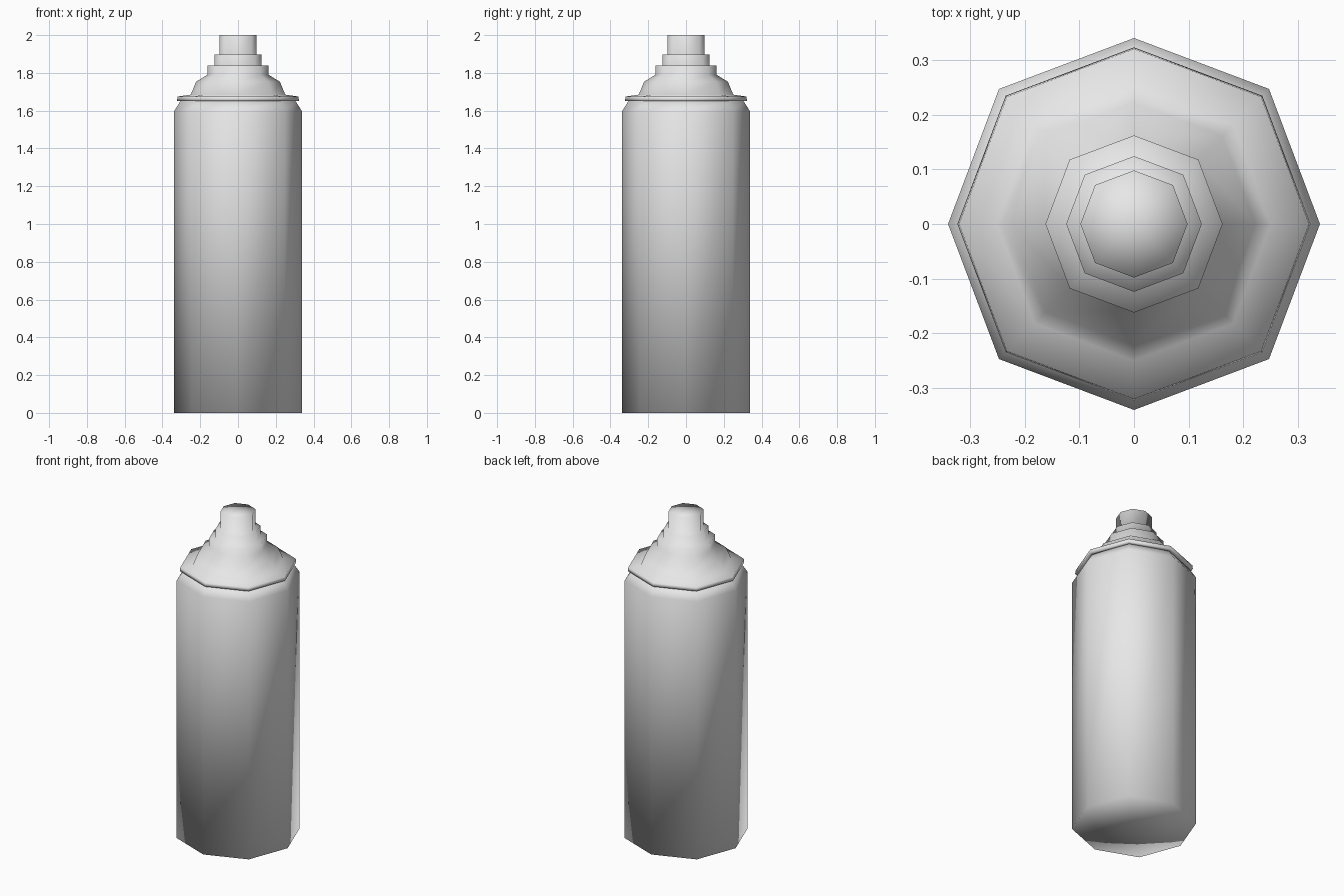
import bpy, bmesh, math

if "Cube" in bpy.data.objects:
    bpy.data.objects.remove(bpy.data.objects["Cube"], do_unlink=True)

SIDES = 8
DIAGONAL = 1.027  # corners between the axes sit slightly further out

grey = bpy.data.materials.new("plain_grey")
grey.use_nodes = True
colour = (0.8, 0.8, 0.8, 1)
grey.diffuse_color = colour
grey.node_tree.nodes["Principled BSDF"].inputs["Base Color"].default_value = colour


def lathe(name, profile):
    """Turn (radius, height) points into an eight-sided smooth solid."""
    bm = bmesh.new()
    rings = []
    for radius, z in profile:
        ring = []
        for i in range(SIDES):
            a = math.tau * i / SIDES
            r = radius * (DIAGONAL if i % 2 else 1)
            ring.append(bm.verts.new((r * math.cos(a), r * math.sin(a), z)))
        rings.append(ring)
    base = bm.verts.new((0, 0, profile[0][1]))
    top = bm.verts.new((0, 0, profile[-1][1]))
    for i in range(SIDES):
        j = (i + 1) % SIDES
        for low, high in zip(rings, rings[1:]):
            bm.faces.new((low[i], low[j], high[j], high[i]))
        bm.faces.new((base, rings[0][j], rings[0][i]))
        bm.faces.new((top, rings[-1][i], rings[-1][j]))
    for face in bm.faces:
        face.smooth = True
    mesh = bpy.data.meshes.new(name)
    bm.to_mesh(mesh)
    bm.free()
    mesh.materials.append(grey)
    obj = bpy.data.objects.new(name, mesh)
    bpy.context.collection.objects.link(obj)
    return obj


# Tall can with a chamfered shoulder running into the neck
lathe("can_body", [(0.34, 0), (0.34, 1.595), (0.305, 1.65)])

# Rolled rim, dome, stepped valve and push nozzle
lathe("rim_and_nozzle", [
    (0.305, 1.65), (0.323, 1.652), (0.32, 1.675),
    (0.25, 1.685), (0.222, 1.753), (0.162, 1.79),
    (0.162, 1.838), (0.124, 1.838),
    (0.124, 1.897), (0.098, 1.897), (0.098, 2.0),
])
